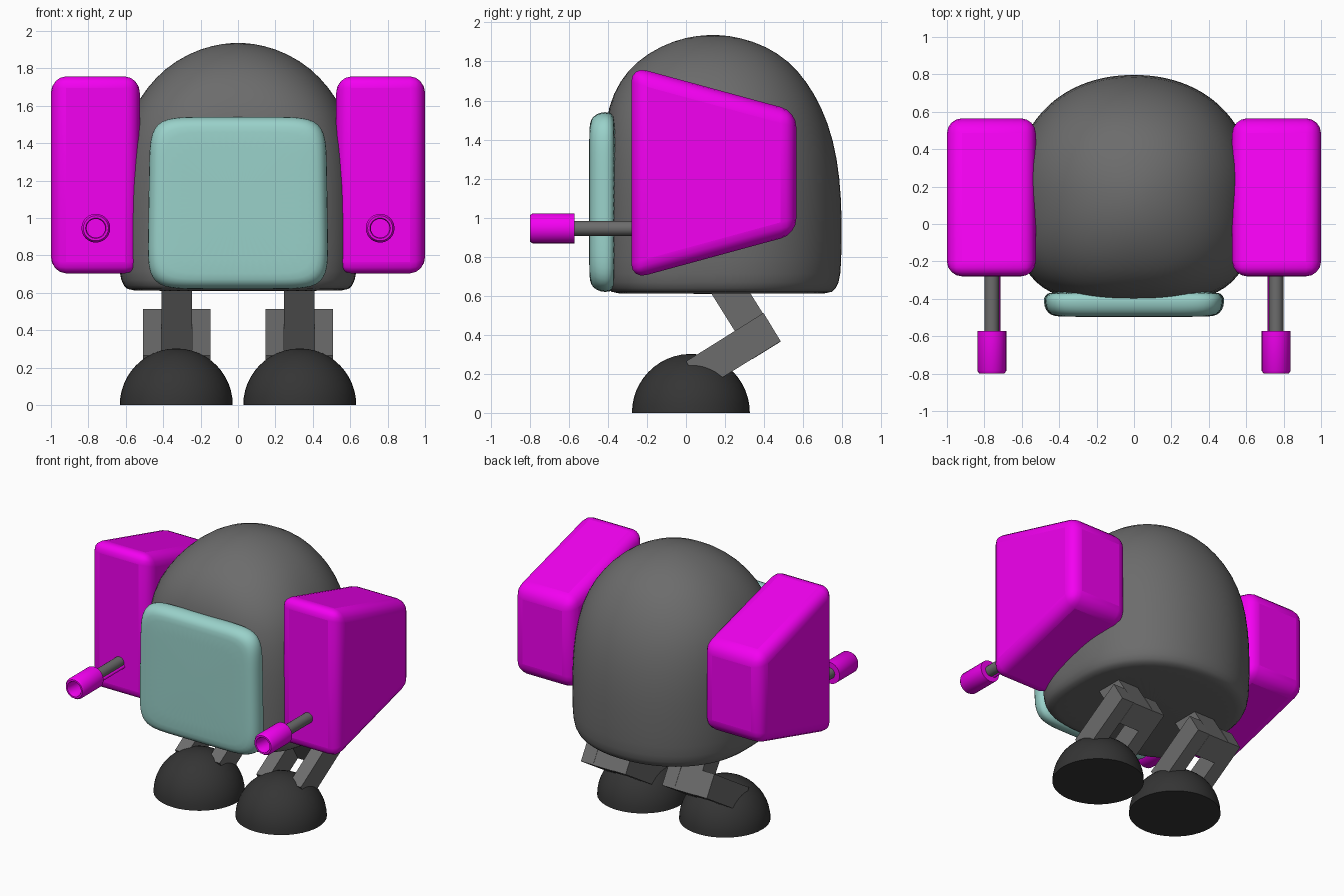
import bpy, bmesh
from math import sin, cos, pi

if "Cube" in bpy.data.objects:
    bpy.data.objects.remove(bpy.data.objects["Cube"])


def material(name, rgb):
    m = bpy.data.materials.new(name)
    m.diffuse_color = (*rgb, 1)
    m.use_nodes = True
    m.node_tree.nodes["Principled BSDF"].inputs["Base Color"].default_value = m.diffuse_color
    return m


MAGENTA = material("magenta", (0.9, 0.0, 0.88))
TEAL = material("pale_teal", (0.32, 0.64, 0.59))
GREY = material("mid_grey", (0.15, 0.15, 0.15))
DARK = material("dark_grey", (0.035, 0.035, 0.035))


def finish(bm, name, mat, smooth=None, bevel=0, subsurf=0):
    bmesh.ops.recalc_face_normals(bm, faces=bm.faces)
    me = bpy.data.meshes.new(name)
    bm.to_mesh(me)
    bm.free()
    me.materials.append(mat)
    ob = bpy.data.objects.new(name, me)
    bpy.context.collection.objects.link(ob)
    if bevel:
        b = ob.modifiers.new("bevel", 'BEVEL')
        b.width, b.segments = bevel, 4
    if subsurf:
        s = ob.modifiers.new("subsurf", 'SUBSURF')
        s.levels = s.render_levels = subsurf
    if smooth:
        bpy.ops.object.select_all(action='DESELECT')
        ob.select_set(True)
        bpy.context.view_layer.objects.active = ob
        bpy.ops.object.shade_smooth_by_angle(angle=smooth)
    return ob


def loft(name, rings, mat, smooth=0.7, subsurf=0):
    """Skin equal-length rings of points and cap both ends."""
    bm = bmesh.new()
    vs = [[bm.verts.new(p) for p in r] for r in rings]
    n = len(vs[0])
    for a, b in zip(vs, vs[1:]):
        for i in range(n):
            bm.faces.new((a[i], a[(i + 1) % n], b[(i + 1) % n], b[i]))
    bm.faces.new(vs[0])
    bm.faces.new(vs[-1])
    return finish(bm, name, mat, smooth, 0, subsurf)


def prism(name, pts, x0, x1, mat, bevel=0):
    """Side profile (y, z) extruded from x0 to x1."""
    bm = bmesh.new()
    f = bm.faces.new([bm.verts.new((x0, y, z)) for y, z in pts])
    g = bmesh.ops.extrude_face_region(bm, geom=[f])
    for v in g["geom"]:
        if isinstance(v, bmesh.types.BMVert):
            v.co.x = x1
    return finish(bm, name, mat, 0.7 if bevel else None, bevel)


def oval(i, count, n):
    """Point on a unit superellipse."""
    a = 2 * pi * i / count
    c, s = cos(a), sin(a)
    k = (abs(c) ** n + abs(s) ** n) ** (-1 / n)
    return c * k, s * k


def tube(name, x, z, profile, mat):
    """Lathe of (radius, y) around an axis parallel to y."""
    return loft(name, [[(x + r * cos(2 * pi * i / 24), y, z + r * sin(2 * pi * i / 24))
                        for i in range(24)] for r, y in profile], mat)


# Domed body: height, front y, back y, half width, front squareness
sections = [
    (0.61, -0.33, 0.70, 0.54, 3.6), (0.613, -0.385, 0.75, 0.595, 3.6),
    (0.66, -0.415, 0.787, 0.627, 3.6), (0.76, -0.42, 0.797, 0.64, 3.6),
    (1.0, -0.42, 0.80, 0.64, 3.6), (1.2, -0.42, 0.79, 0.635, 3.5),
    (1.4, -0.417, 0.757, 0.615, 3.2), (1.57, -0.40, 0.695, 0.57, 2.8),
    (1.7, -0.34, 0.617, 0.485, 2.5), (1.8, -0.255, 0.53, 0.39, 2.3),
    (1.88, -0.13, 0.41, 0.265, 2.1), (1.925, 0.0, 0.27, 0.13, 2),
    (1.936, 0.11, 0.17, 0.03, 2),
]
rings = []
for z, yf, yb, hx, n in sections:
    ring = []
    for i in range(48):
        u, v = oval(i, 48, n if i > 24 else 2.15)
        ring.append((u * hx, (yf + yb) / 2 + v * (yb - yf) / 2, z))
    rings.append(ring)
loft("body", rings, GREY, 1.2, 1)

# Front window panel: cushion shape
rings = []
for y, d in [(-0.35, 0.02), (-0.39, 0.0), (-0.44, 0.002), (-0.475, 0.022),
             (-0.492, 0.05), (-0.497, 0.10)]:
    ring = []
    for i in range(64):
        u, v = oval(i, 64, 8)
        ring.append((u * (0.48 - d) * (1 - 0.015 * v), y, 1.08 + v * (0.462 - d)))
    rings.append(ring)
loft("front_panel", rings, TEAL, 1.2, 1)

for side, s in (("left", -1), ("right", 1)):
    # Side pod tapering towards the back
    prism(side + "_pod", [(-0.28, 0.685), (-0.28, 1.775), (0.565, 1.545), (0.565, 0.915)],
          s * 0.525, s * 1.0, MAGENTA, 0.08)

    # Gun: barrel, thin rail beside it, hollow muzzle
    gx, gz = s * 0.76, 0.945
    tube(side + "_barrel", gx, gz, [(0.038, -0.2), (0.038, -0.6)], GREY)
    tube(side + "_barrel_rail", gx - s * 0.033, gz - 0.025, [(0.012, -0.2), (0.012, -0.6)], MAGENTA)
    tube(side + "_muzzle", gx, gz, [(0.077, -0.572), (0.077, -0.785), (0.067, -0.8),
                                    (0.055, -0.8), (0.05, -0.79), (0.05, -0.68)], MAGENTA)

    # Bent leg: thigh held between two shin bars
    lx = 0.327
    prism(side + "_thigh", [(0.04, 0.755), (0.19, 0.835), (0.485, 0.365), (0.34, 0.275)],
          s * (lx - 0.082), s * (lx + 0.082), GREY)
    for part, a, b in (("inner", -0.18, -0.082), ("outer", 0.082, 0.18)):
        prism(f"{side}_{part}_shin", [(0.397, 0.512), (0.485, 0.367), (0.195, 0.187), (0.107, 0.332 - 0.002),],
              s * (lx + a), s * (lx + b), GREY)
        # Shin end sunk into the foot
        prism(f"{side}_{part}_ankle", [(0.107, 0.33), (0.195, 0.187), (0.09, 0.12), (0.0, 0.264)],
              s * (lx + a), s * (lx + b), GREY)

    # Hemispherical foot
    foot = [[(s * 0.33 + 0.302 * cos(t) * cos(a), 0.025 + 0.302 * cos(t) * sin(a), 0.302 * sin(t))
             for a in [2 * pi * i / 40 for i in range(40)]]
            for t in [0.49 * pi * j / 12 for j in range(13)]]
    loft(side + "_foot", foot, DARK)
